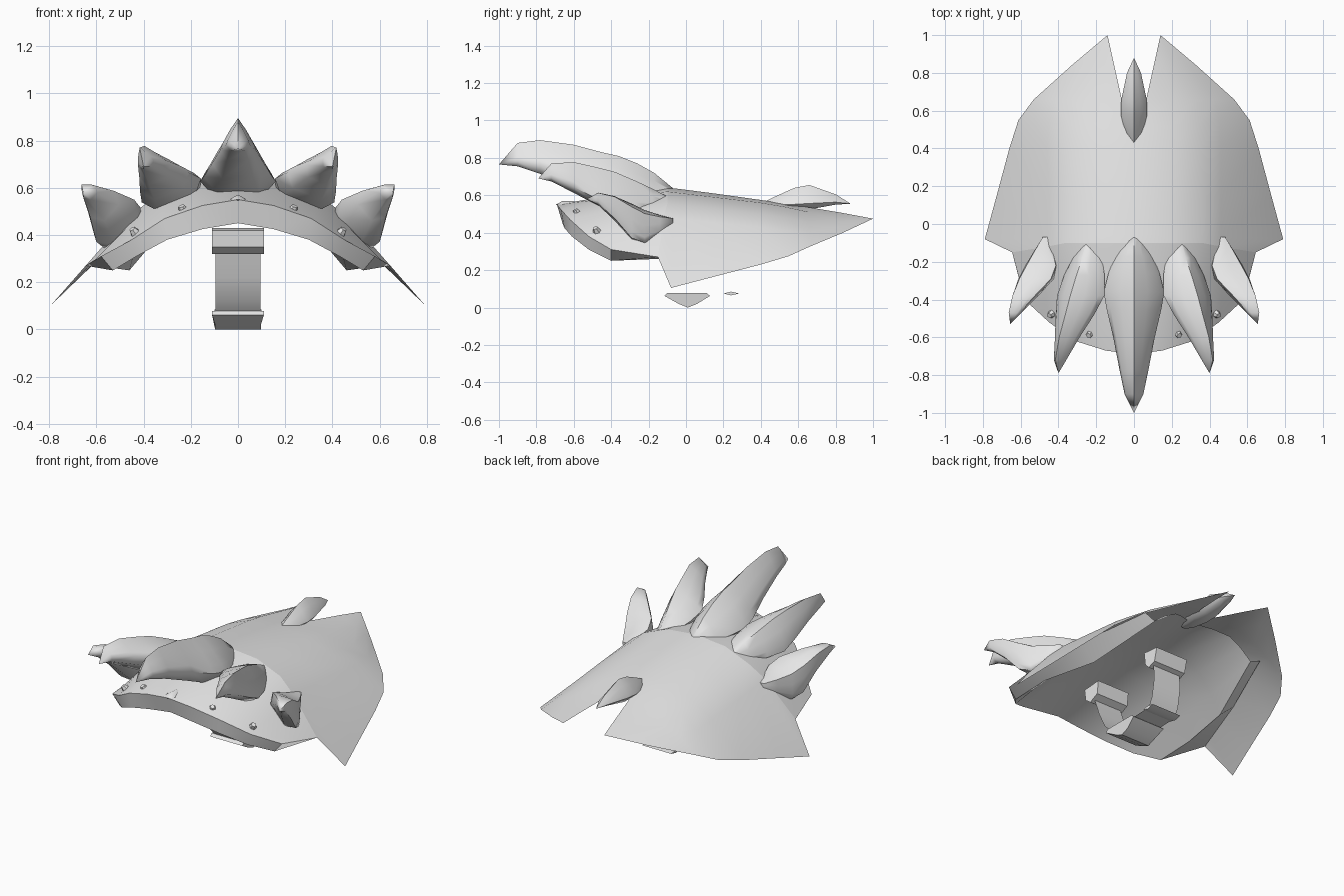
import bpy, bmesh, math
from mathutils import Vector, Matrix

grey = bpy.data.materials.new("plain_grey")
grey.diffuse_color = (0.8, 0.8, 0.8, 1)


def finish(name, bm, mirror=False, angle=55):
    bmesh.ops.remove_doubles(bm, verts=bm.verts, dist=0.0005)
    bmesh.ops.recalc_face_normals(bm, faces=bm.faces)
    me = bpy.data.meshes.new(name)
    bm.to_mesh(me)
    bm.free()
    me.materials.append(grey)
    me.shade_smooth()
    me.set_sharp_from_angle(angle=math.radians(angle))
    ob = bpy.data.objects.new(name, me)
    bpy.context.collection.objects.link(ob)
    if mirror:
        m = ob.modifiers.new("mirror", 'MIRROR')
        m.merge_threshold = 0.0005
    return ob


def sheet(name, rows):
    """Right half of a surface through rows of points, mirrored in x."""
    bm = bmesh.new()
    grid = [[bm.verts.new(p) for p in row] for row in rows]
    for a, b in zip(grid, grid[1:]):
        for i in range(len(a) - 1):
            bm.faces.new((a[i], a[i + 1], b[i + 1], b[i]))
    return finish(name, bm, True)


def horn(name, tip, sections, lean=0, mirror=False):
    """Ridged horn: sections are (x, y, z, half width, height above, depth below)."""
    bm = bmesh.new()
    rot = Matrix.Rotation(math.radians(lean), 3, 'Y')
    rings = []
    for x, y, z, w, h, d in sections:
        ring = [(0, h), (.45 * w, .62 * h), (.85 * w, .2 * h), (w, -.1 * d), (.6 * w, -d),
                (-.6 * w, -d), (-w, -.1 * d), (-.85 * w, .2 * h), (-.45 * w, .62 * h)]
        rings.append([bm.verts.new(Vector((x, y, z)) + rot @ Vector((px, 0, pz)))
                      for px, pz in ring])
    n = len(rings[0])
    for a, b in zip(rings, rings[1:]):
        for i in range(n):
            bm.faces.new((a[i], a[(i + 1) % n], b[(i + 1) % n], b[i]))
    point = bm.verts.new(tip)
    for i in range(n):
        bm.faces.new((point, rings[0][(i + 1) % n], rings[0][i]))
    bm.faces.new(rings[-1])
    return finish(name, bm, mirror, 60)


def prism(name, profile, half):
    """Closed (y, z) outline extruded across x, slightly narrower at its low points."""
    bm = bmesh.new()
    sides = [[bm.verts.new((s * (half if z > .04 else half * .88), y, z)) for y, z in profile]
             for s in (-1, 1)]
    n = len(profile)
    for i in range(n):
        j = (i + 1) % n
        bm.faces.new((sides[0][i], sides[0][j], sides[1][j], sides[1][i]))
    for s in sides:
        bm.faces.new(s)
    return finish(name, bm, angle=30)


def ribbon(name, path, half):
    bm = bmesh.new()
    pts = [[bm.verts.new((s * half, y, z)) for s in (-1, 1)] for y, z in path]
    for a, b in zip(pts, pts[1:]):
        bm.faces.new((a[0], a[1], b[1], b[0]))
    return finish(name, bm)


# Shared edge rows of the shell
rim_low = [(0, -.66, .45), (.15, -.65, .425), (.3, -.61, .38), (.43, -.52, .31), (.53, -.4, .25)]
rim_top = [(0, -.69, .55), (.15, -.67, .525), (.31, -.62, .47), (.45, -.52, .38), (.58, -.4, .31)]
seam = [(0, -.1, .64), (.2, -.1, .62), (.36, -.1, .555), (.46, -.12, .48), (.645, -.15, .27)]

# Front plate with its thick rim
sheet("front_plate", [
    rim_low, rim_top,
    [(0, -.4, .6), (.18, -.4, .585), (.34, -.38, .525), (.47, -.33, .43), (.61, -.28, .29)],
    seam])

# Broad rear sheet with wing corners and a notch at the back
sheet("rear_sheet", [
    seam,
    [(0, -.06, .637), (.2, -.06, .615), (.36, -.06, .55), (.46, -.07, .475), (.79, -.08, .105)],
    [(0, .15, .61), (.2, .15, .59), (.35, .15, .53), (.46, .15, .455), (.727, .15, .165)],
    [(0, .4, .575), (.2, .4, .56), (.35, .4, .50), (.46, .4, .43), (.66, .4, .23)],
    [(0, .5, .56), (.2, .52, .54), (.34, .53, .48), (.45, .54, .41), (.612, .55, .275)],
    [(.065, .66, .535), (.2, .66, .51), (.33, .66, .455), (.43, .66, .40), (.53, .66, .325)],
    [(.105, .84, .505), (.16, .84, .49), (.22, .84, .465), (.28, .84, .435), (.33, .84, .40)],
    [(.14, 1, .475)] * 5])

# Inner lining below the sheet, its edge turned up to meet the sheet
sheet("inner_lining", [
    rim_low + [rim_top[-1]],
    [(0, -.15, .54), (.17, -.15, .52), (.32, -.15, .455), (.43, -.15, .36),
     (.53, -.15, .26), (.645, -.15, .27)],
    [(0, .2, .56), (.17, .2, .54), (.3, .2, .47), (.4, .2, .36), (.46, .2, .25), (.56, .2, .34)],
    [(0, .5, .545), (.12, .55, .525), (.2, .6, .485), (.28, .6, .44), (.35, .6, .38),
     (.42, .6, .41)]])

# Crown of five forward horns with wide bases
horn("centre_horn", (0, -1, .765), [
    (0, -.9, .785, .05, .095, .03), (0, -.78, .765, .075, .13, .05),
    (0, -.6, .71, .11, .16, .07), (0, -.45, .655, .145, .175, .08),
    (0, -.36, .635, .16, .175, .08), (0, -.26, .62, .135, .15, .05),
    (0, -.17, .61, .1, .11, .05), (0, -.07, .61, .045, .028, .04)])
horn("middle_horns", (.4, -.79, .69), [
    (.392, -.72, .71, .035, .065, .03), (.355, -.6, .675, .07, .11, .05),
    (.315, -.48, .63, .11, .13, .06), (.285, -.38, .595, .135, .14, .07),
    (.265, -.27, .58, .115, .105, .06), (.25, -.18, .575, .085, .065, .05),
    (.24, -.09, .565, .035, .025, .04)], 22, True)
horn("outer_horns", (.655, -.53, .58), [
    (.632, -.47, .585, .035, .042, .03), (.58, -.38, .535, .075, .085, .06),
    (.525, -.29, .465, .12, .11, .07), (.495, -.22, .435, .115, .1, .06),
    (.48, -.14, .445, .065, .06, .06), (.465, -.07, .46, .02, .025, .04)], 48, True)

# Small horn over the rear notch
horn("rear_horn", (0, .88, .555), [
    (0, .8, .565, .037, .04, .015), (0, .66, .56, .067, .095, .035),
    (0, .58, .555, .07, .085, .03), (0, .48, .55, .045, .045, .02),
    (0, .43, .55, .015, .02, .01)])

# Studs along the front rim
for name, pos in (("inner_studs", (.235, -.585, .51)), ("outer_studs", (.44, -.48, .415))):
    bm = bmesh.new()
    bmesh.ops.create_cone(bm, cap_ends=True, segments=6, radius1=.024, radius2=.014, depth=.03)
    tilt = Vector((pos[0], -.3, .6)).to_track_quat('Z', 'Y').to_matrix().to_4x4()
    bmesh.ops.transform(bm, matrix=Matrix.Translation(pos) @ tilt, verts=bm.verts)
    finish(name, bm, True)
horn("centre_stud", (0, -.695, .55), [(0, -.66, .55, .035, .02, .02), (0, -.6, .56, .02, .01, .01)])

# Hand grip, its straps and the brackets that hold them
prism("grip", [(-.115, .062), (-.1, .078), (.11, .078), (.128, .062), (.06, .02),
               (.01, 0), (-.04, .02)], .11)
ribbon("front_strap", [(-.24, .36), (-.19, .22), (-.14, .12), (-.09, .07)], .095)
ribbon("rear_strap", [(.28, .36), (.29, .25), (.27, .13), (.24, .075), (.1, .07)], .095)
prism("strap_keeper", [(.2, .075), (.24, .085), (.285, .075), (.24, .065)], .1)
prism("front_bracket", [(-.3, .42), (-.29, .35), (-.25, .32), (-.19, .35), (-.18, .43)], .11)
prism("rear_bracket", [(.22, .43), (.23, .35), (.26, .32), (.31, .34), (.33, .42)], .11)
